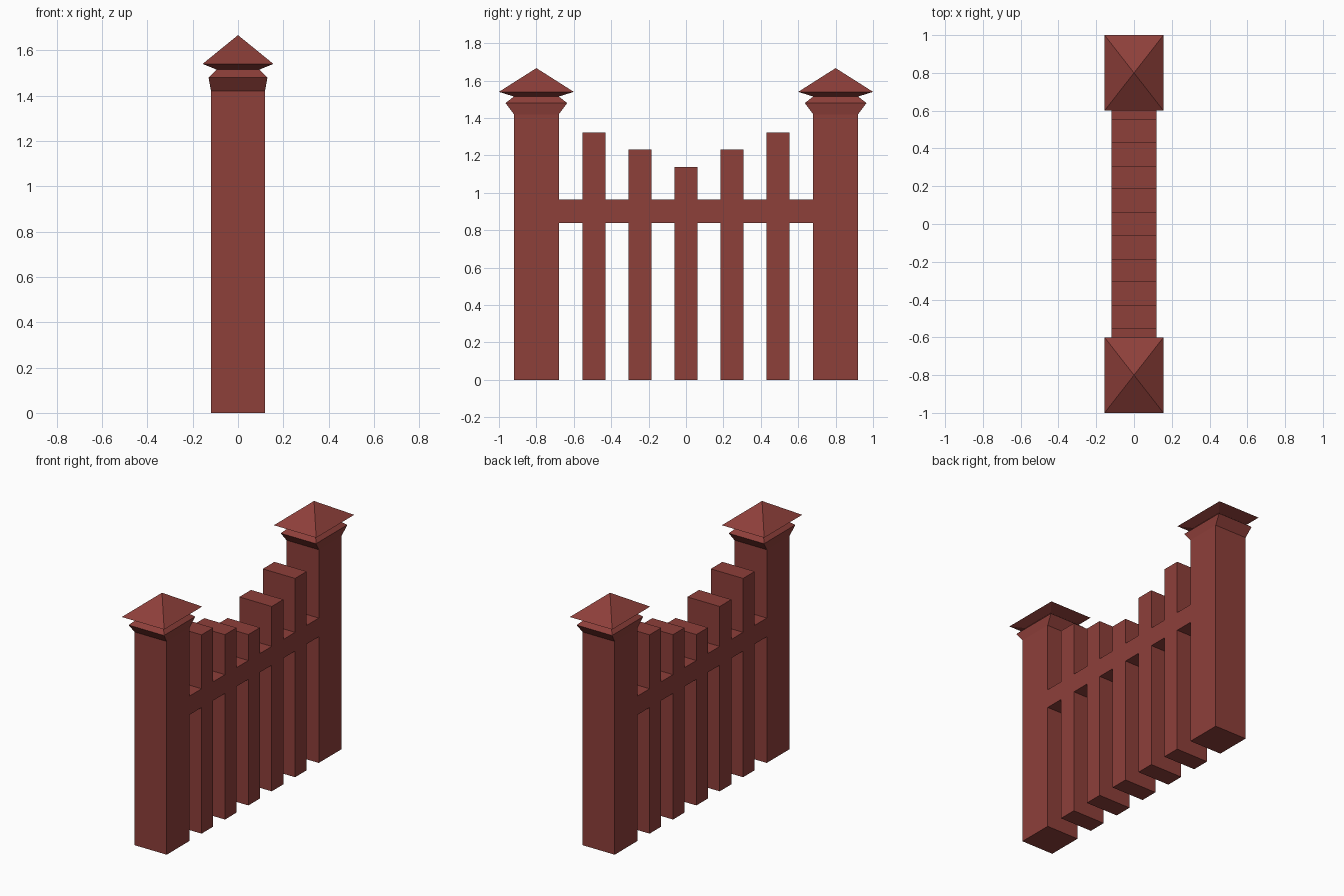
import bpy, bmesh

if "Cube" in bpy.data.objects:
    bpy.data.objects.remove(bpy.data.objects["Cube"])

red = bpy.data.materials.new("red_paint")
red.diffuse_color = (0.27, 0.05, 0.042, 1)
red.use_nodes = True
red.node_tree.nodes["Principled BSDF"].inputs["Base Color"].default_value = red.diffuse_color


def finish(name, bm):
    bmesh.ops.recalc_face_normals(bm, faces=bm.faces)
    mesh = bpy.data.meshes.new(name)
    bm.to_mesh(mesh)
    bm.free()
    mesh.materials.append(red)
    obj = bpy.data.objects.new(name, mesh)
    bpy.context.collection.objects.link(obj)
    return obj


def gate_post(name, y):
    """Loft rectangular rings (half x, half y, z) and close with a pyramid."""
    rings = [(0.119, 0.12, 0), (0.119, 0.12, 1.42),      # shaft
             (0.13, 0.165, 1.48), (0.095, 0.12, 1.515),  # collar
             (0.156, 0.2, 1.54)]                         # cap eaves
    bm = bmesh.new()
    loops = [[bm.verts.new((sx * hx, y + sy * hy, z))
              for sx, sy in ((-1, -1), (1, -1), (1, 1), (-1, 1))]
             for hx, hy, z in rings]
    bm.faces.new(loops[0])
    for low, high in zip(loops, loops[1:]):
        for i in range(4):
            j = (i + 1) % 4
            bm.faces.new((low[i], low[j], high[j], high[i]))
    apex = bm.verts.new((0, y, 1.667))
    for i in range(4):
        bm.faces.new((loops[-1][i], loops[-1][(i + 1) % 4], apex))
    return finish(name, bm)


def picket_panel(name):
    """Pickets and rail as one outline in the YZ plane, extruded along x."""
    half_x, half_w, post_y = 0.119, 0.061, 0.68
    rail_low, rail_high = 0.84, 0.965
    pickets = [(i * 0.246, 1.138 + abs(i) * 0.093) for i in range(-2, 3)]
    upper, lower = [(-post_y, rail_high)], [(-post_y, rail_low)]
    for y, top in pickets:
        a, b = y - half_w, y + half_w
        upper += [(a, rail_high), (a, top), (b, top), (b, rail_high)]
        lower += [(a, rail_low), (a, 0), (b, 0), (b, rail_low)]
    upper.append((post_y, rail_high))
    lower.append((post_y, rail_low))
    bm = bmesh.new()
    face = bm.faces.new([bm.verts.new((-half_x, y, z))
                         for y, z in upper + lower[::-1]])
    new = bmesh.ops.extrude_face_region(bm, geom=[face], use_keep_orig=True)
    verts = [v for v in new["geom"] if isinstance(v, bmesh.types.BMVert)]
    bmesh.ops.translate(bm, verts=verts, vec=(2 * half_x, 0, 0))
    return finish(name, bm)


# Posts at both ends, picket panel between them
gate_post("near_post", -0.8)
gate_post("far_post", 0.8)
picket_panel("picket_panel")
